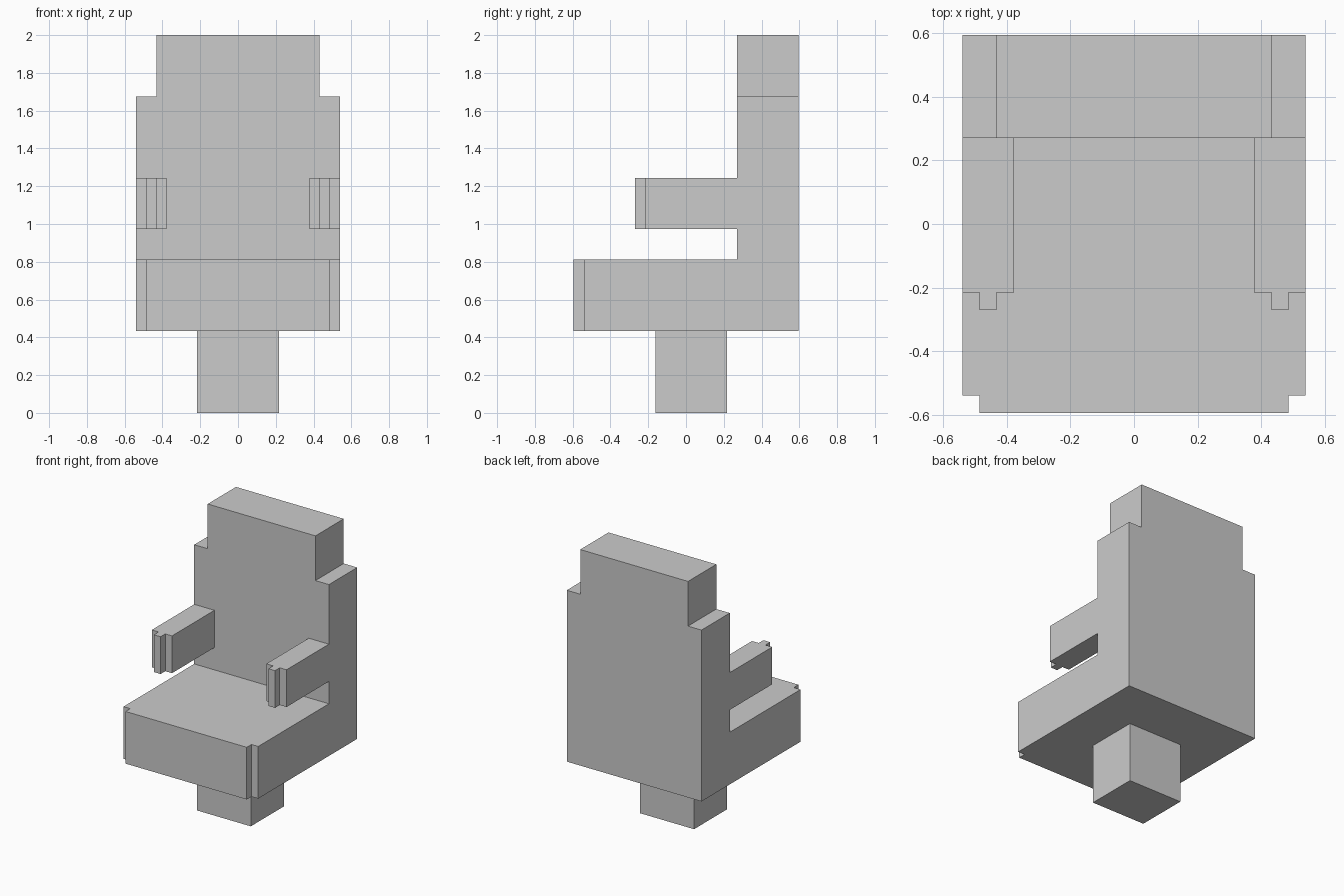
import bpy, bmesh
from mathutils import Vector

if "Cube" in bpy.data.objects:
    bpy.data.objects.remove(bpy.data.objects["Cube"])

U = 2 / 37  # the model sits on a regular grid, 37 cells tall


def extrude_outline(name, points, start, end, axis):
    """Extrude a flat outline (grid cells) along 'Z' (xy outline) or 'Y' (xz outline)."""
    bm = bmesh.new()
    place = (lambda a, b: (a, b, start)) if axis == 'Z' else (lambda a, b: (a, start, b))
    offset = Vector((0, 0, end - start)) if axis == 'Z' else Vector((0, end - start, 0))
    face = bm.faces.new([bm.verts.new(Vector(place(a, b)) * U) for a, b in points])
    result = bmesh.ops.extrude_face_region(bm, geom=[face], use_keep_orig=True)
    moved = [v for v in result['geom'] if isinstance(v, bmesh.types.BMVert)]
    bmesh.ops.translate(bm, verts=moved, vec=offset * U)
    bmesh.ops.recalc_face_normals(bm, faces=bm.faces[:])
    mesh = bpy.data.meshes.new(name)
    bm.to_mesh(mesh)
    bm.free()
    obj = bpy.data.objects.new(name, mesh)
    bpy.context.collection.objects.link(obj)
    return obj


def symmetric(half):
    """Complete a right-hand half outline with its mirror image."""
    return half + [(-x, y) for x, y in reversed(half)]


# Square pedestal, slightly forward of the seat's far edge
extrude_outline("pedestal", symmetric([(4, -3), (4, 4)]), 0, 8, 'Z')

# Seat block with notched front corners
extrude_outline("seat", symmetric([(9, -11), (9, -10), (10, -10), (10, 11)]), 8, 15, 'Z')

# Backrest with a narrower head section
extrude_outline("backrest", symmetric([(10, 15), (10, 31), (8, 31), (8, 37)]), 5, 11, 'Y')

# Armrests with a small front nub, mirrored to both sides
arm = extrude_outline("armrests", [(7, 5), (7, -4), (8, -4), (8, -5), (9, -5),
                                   (9, -4), (10, -4), (10, 5)], 18, 23, 'Z')
mirror = arm.modifiers.new("Mirror", 'MIRROR')
mirror.use_mirror_merge = False
